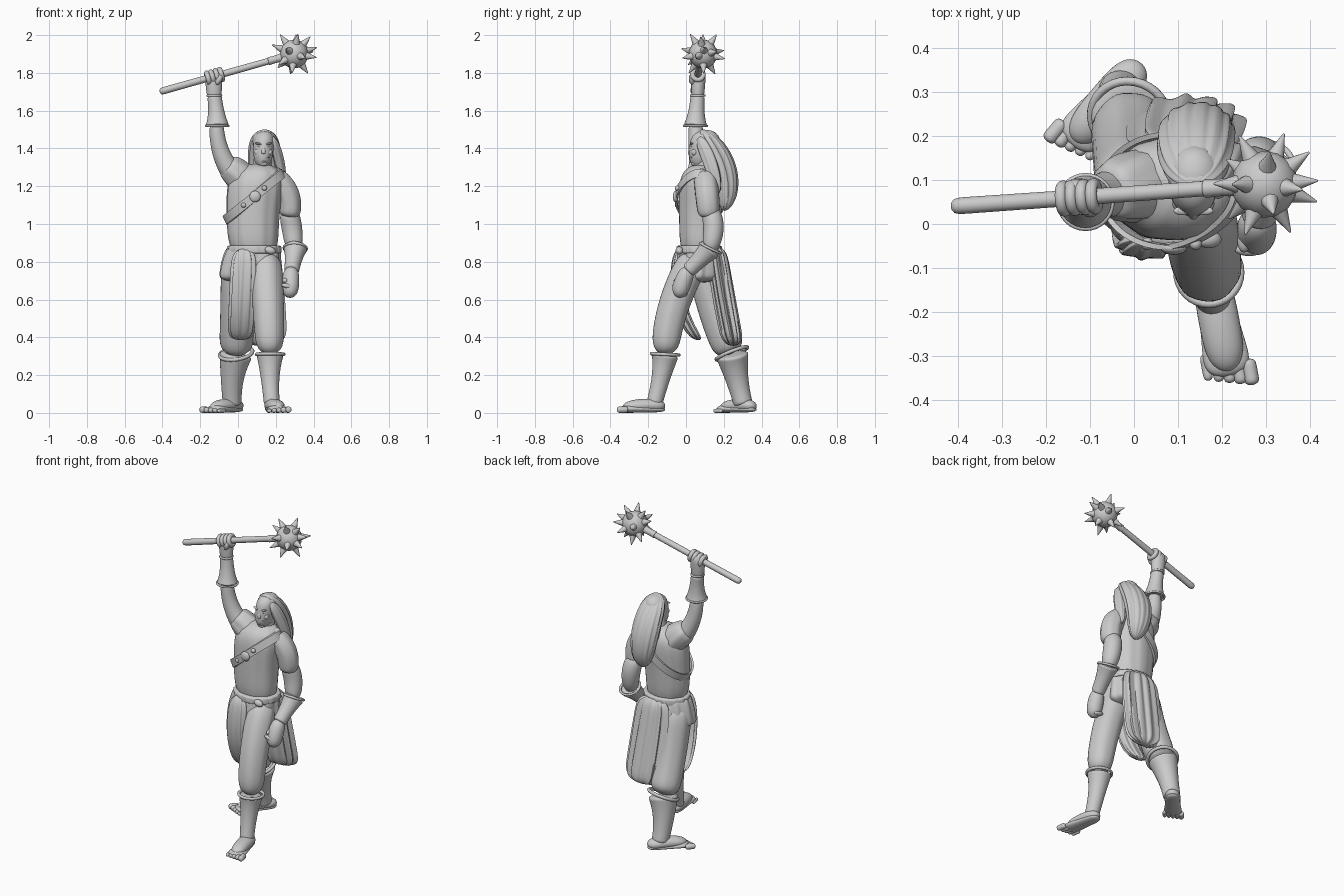
import bpy, bmesh, math
from mathutils import Vector, Matrix

if "Cube" in bpy.data.objects:
    bpy.data.objects.remove(bpy.data.objects["Cube"])

GREY = (.6, .6, .6, 1)
stone = bpy.data.materials.new("grey stone")
stone.use_nodes = True
stone.diffuse_color = GREY
stone.node_tree.nodes["Principled BSDF"].inputs["Base Color"].default_value = GREY


def finish(name, bm):
    bmesh.ops.recalc_face_normals(bm, faces=bm.faces)
    mesh = bpy.data.meshes.new(name)
    bm.to_mesh(mesh)
    bm.free()
    mesh.materials.append(stone)
    obj = bpy.data.objects.new(name, mesh)
    bpy.context.collection.objects.link(obj)
    bpy.ops.object.select_all(action="DESELECT")
    obj.select_set(True)
    bpy.context.view_layer.objects.active = obj
    bpy.ops.object.shade_smooth_by_angle(angle=math.radians(50))


def skin(bm, rings, loop=False):
    """Join neighbouring rings of vertices with quads."""
    following = rings[1:] + rings[:1] if loop else rings[1:]
    for ring, after in zip(rings, following):
        for k in range(len(ring)):
            bm.faces.new((ring[k], ring[k - 1], after[k - 1], after[k]))


def curve(start, middle, end, t):
    """Parabola through three values."""
    return start * (1 - t) * (1 - 2 * t) + middle * 4 * t * (1 - t) + end * t * (2 * t - 1)


def sweep(name, start, middle, end, radii, flat=1, dome=6, level=False, folds=0, depth=0, sides=32):
    """Bent body with domed ends; level keeps its slices flat, folds ripple it like cloth."""
    path = [Vector(start), Vector(middle), Vector(end)]
    bm = bmesh.new()
    rings = []
    steps = 32
    for i in range(steps + 1):
        t = (1 - math.cos(math.pi * i / steps)) / 2
        centre = curve(*path, t)
        tangent = (curve(*path, t + .01) - curve(*path, t - .01)).normalized()
        if level:
            tangent = Vector((0, 0, 1))
        guide = Vector((0, 1, 0)) if abs(tangent.x) > .8 else Vector((1, 0, 0))
        side = (guide - tangent * guide.dot(tangent)).normalized()
        other = tangent.cross(side) * flat
        radius = max(curve(*radii, t) * math.sqrt(1 - abs(2 * t - 1) ** dome), .001)
        ring = []
        for k in range(sides):
            a = math.tau * k / sides
            ripple = 1 + depth * (math.sin(folds * a + t) + math.sin((2 * folds - 3) * a) / 3)
            ring.append(bm.verts.new(centre + (side * math.cos(a) + other * math.sin(a)) * radius * ripple))
        rings.append(ring)
    skin(bm, rings)
    bm.faces.new(rings[0])
    bm.faces.new(rings[-1])
    finish(name, bm)


def straight(name, start, end, radii, **options):
    sweep(name, start, (Vector(start) + Vector(end)) / 2, end, radii, **options)


def cloth(name, start, middle, end, radii, flat, folds, depth, dome=10):
    sweep(name, start, middle, end, radii, flat, dome, True, folds, depth, sides=96)


def ball(name, centre, size, turn=0):
    bm = bmesh.new()
    bmesh.ops.create_uvsphere(bm, u_segments=16, v_segments=10, radius=1)
    bm.transform(Matrix.Translation(centre) @ Matrix.Rotation(turn, 4, "Y") @ Matrix.Diagonal((*size, 1)))
    finish(name, bm)


def hoop(name, centre, axis, major, minor):
    """Ring around an axis, used for rims and gripping fingers."""
    bm = bmesh.new()
    turn = Vector(axis).to_track_quat("Z", "Y").to_matrix()
    sides, rings = 12, []
    for i in range(32):
        spin = turn @ Matrix.Rotation(math.tau * i / 32, 3, "Z")
        angles = [math.tau * k / sides for k in range(sides)]
        rings.append([bm.verts.new(Vector(centre) + spin @ Vector(
            (major + minor * math.cos(b), 0, minor * math.sin(b)))) for b in angles])
    skin(bm, rings, loop=True)
    finish(name, bm)


# Torso, shirt and neck
cloth("shirt", (.09, .07, .8), (.08, .075, 1.06), (.11, .09, 1.32), (.13, .14, .16), .8, 9, .012, dome=5)
straight("neck", (.12, .1, 1.22), (.135, .1, 1.4), (.07, .05, .045))
hoop("collar", (.125, .095, 1.29), (0, -.25, 1), .065, .008)

# Head and face, mirrored about the nose line
face = Vector((.135, .03, 1.38))
sweep("head", (.13, .07, 1.295), (.135, .085, 1.4), (.14, .1, 1.495), (.04, .054, .05), 1.25, 4, True)
straight("nose", face + Vector((0, 0, .045)), face + Vector((0, -.01, -.01)), (.007, .01, .014))
for s, label in ((1, "left"), (-1, "right")):
    def feature(part, across, back, lift, size, turn=0):
        ball(label + part, face + Vector((s * across, back, lift)), size, s * turn)
    feature("_eye", .022, .002, .03, (.01, .008, .005))
    feature("_brow", .024, 0, .044, (.022, .01, .006), -.2)
    feature("_cheek", .028, .016, 0, (.02, .018, .02))
    feature("_moustache", .014, 0, -.021, (.018, .008, .006), .4)
ball("lower_lip", face + Vector((0, 0, -.045)), (.016, .01, .006))
ball("chin", face + Vector((0, .012, -.06)), (.022, .016, .014))

# Long hair falling down the back
ball("hair_cap", (.138, .11, 1.44), (.062, .07, .058))
cloth("hair", (.14, .09, 1.5), (.142, .205, 1.29), (.16, .205, 1.07), (.07, .085, .05), .75, 14, .03, dome=6)
sweep("side_lock", (.18, .07, 1.46), (.22, .13, 1.32), (.235, .17, 1.16), (.02, .026, .015), 1.4, folds=6, depth=.08)

# Strap across the chest and back, hugging the narrower shoulder side
bm = bmesh.new()
loops = []
for i in range(64):
    a = math.tau * i / 64
    out = Vector((math.cos(a), -math.sin(a), 0))
    hug = .122 * (1 - max(out.x, 0) / 5)
    spot = Vector((.085, .075, 1.145)) + Vector((.145 * out.x, hug * out.y, .125 * out.x))
    edge = Vector((-.01, 0, .022))
    thick = out * .012
    loops.append([bm.verts.new(spot + offset) for offset in (-edge, thick - edge, thick + edge, edge)])
skin(bm, loops, loop=True)
finish("chest_strap", bm)
ball("strap_buckle", (.09, -.055, 1.145), (.03, .015, .03))
for s in (-1, 1):
    ball("strap_stud", (.085 + s * .055, -.045, 1.145 + s * .045), (.014, .014, .014))

# Belt, hip cloth and hanging panels
cloth("belt", (.085, .07, .84), (.085, .07, .865), (.085, .07, .89), (.142, .144, .14), .83, 16, .012)
ball("belt_knot", (.17, -.035, .86), (.03, .02, .02), .3)
cloth("hip_cloth", (.085, .07, .89), (.07, .07, .8), (.065, .065, .69), (.135, .155, .165), .77, 11, .025)
cloth("front_panel", (.035, -.03, .87), (.025, -.035, .6), (.015, .065, .385), (.065, .07, .065), .5, 10, .07)
cloth("back_panel", (.1, .16, .88), (.11, .2, .62), (.125, .25, .355), (.11, .122, .12), .45, 12, .1)

# Legs, with trousers gathered over greaves
knee, far_knee = Vector((.17, -.11, .31)), Vector((-.01, .243, .315))
sweep("left_thigh", (.145, .06, .84), (.16, -.063, .57), knee, (.085, .082, .072), folds=6, depth=.015, dome=8)
sweep("right_thigh", (0, .08, .84), (-.005, .155, .54), far_knee, (.09, .088, .09), folds=6, depth=.015, dome=8)
sweep("left_greave", knee, (.17, -.132, .19), (.18, -.17, .04), (.073, .05, .042), dome=30)
sweep("right_greave", far_knee, (-.03, .27, .18), (-.03, .305, .04), (.09, .061, .05), dome=30)
hoop("left_greave_rim", knee, (0, .05, 1), .072, .009)
hoop("right_greave_rim", far_knee, (-.15, -.4, 1), .088, .01)


# Bare feet with toes shrinking away from the inner side
def foot(label, heel, toe, inner):
    heel, toe = Vector(heel), Vector(toe)
    up = Vector((0, 0, 1))
    ahead = (toe - heel).normalized()
    across = ahead.cross(up) * inner
    back = heel - ahead * .04
    straight(label + "_sole", back + up * .018, toe + up * .022, (.038, .045, .06), flat=.4)
    sweep(label + "_instep", back + up * .034, heel.lerp(toe, .35) + up * .04, toe - ahead * .01 + up * .026,
          (.04, .046, .04), flat=.75, dome=5)
    for k in range(5):
        size = .017 - k * .0015
        root = toe + across * (2 - k) * .024 - ahead * k * .007 + up * size
        straight(label + "_toe", root - ahead * .03, root + ahead * .03, (size, size, size), sides=12)


foot("left", (.18, -.15, 0), (.217, -.345, 0), -1)
foot("right", (-.01, .335, 0), (-.142, .18, 0), 1)

# Lowered left arm
cuff = Vector((.303, .13, .872))
sweep("left_sleeve", (.16, .1, 1.26), (.255, .11, 1.17), (.27, .12, 1.035), (.06, .063, .056),
      dome=14, folds=7, depth=.02)
sweep("left_arm", (.265, .12, 1.08), (.285, .145, .98), (.3, .12, .85), (.048, .054, .042))
sweep("left_bracer", cuff, (.295, .08, .82), (.283, .01, .75), (.064, .047, .04), dome=30)
hoop("left_bracer_rim", cuff, (.05, .5, 1), .06, .007)
sweep("left_fist", (.285, .02, .77), (.278, -.015, .695), (.275, -.04, .61), (.033, .046, .037), dome=5)
for k in range(4):
    ball("left_finger", (.262, -.058 + k * .017, .672 - k * .014), (.034, .015, .013), .2)
ball("left_thumb", (.25, -.035, .7), (.016, .03, .016))

# Raised right arm
cuff, wrist = Vector((-.11, .05, 1.52)), Vector((-.125, .062, 1.68))
sweep("right_sleeve", (.07, .09, 1.19), (0, .085, 1.26), (-.065, .07, 1.32), (.08, .08, .06),
      dome=10, folds=7, depth=.03)
sweep("right_arm", (.01, .085, 1.22), (-.09, .06, 1.38), (-.11, .05, 1.57), (.065, .046, .038))
sweep("right_bracer", cuff, (-.115, .055, 1.59), wrist, (.063, .044, .038), dome=30)
hoop("right_bracer_rim", cuff, (0, 0, 1), .06, .006)
hoop("right_wrist_rim", wrist, (0, 0, 1), .036, .006)
straight("right_hand", (-.125, .062, 1.65), (-.13, .066, 1.81), (.034, .043, .045), flat=.85)

# Spiked mace
tail, hub = Vector((-.415, .04, 1.7)), Vector((.297, .09, 1.9))
axis = (hub - tail).normalized()
straight("mace_shaft", tail, hub, (.019, .018, .017), dome=60)
straight("mace_collar", hub - axis * .145, hub - axis * .05, (.022, .02, .026), dome=30)
ball("mace_head", hub, (.076, .076, .076))
side = axis.cross(Vector((0, 0, 1))).normalized()
spikes = [axis]
for tilt, count, shift in ((.35, 5, .3), (-.35, 5, .9), (1, 3, .8), (-.9, 3, .4)):
    for k in range(count):
        around = Matrix.Rotation(math.tau * k / count + shift, 3, axis) @ side
        spikes.append(axis * math.sin(tilt) + around * math.cos(tilt))
for spike in spikes:
    straight("mace_spike", hub + spike * .06, hub + spike * .126, (.024, .013, .002), dome=60, sides=12)

# Fingers closed round the shaft
for k in range(4):
    hoop("right_finger", hub + axis * (k * .024 - .475), axis, .028, .0135)
ball("right_thumb", (-.1, .035, 1.765), (.016, .02, .032), .5)
